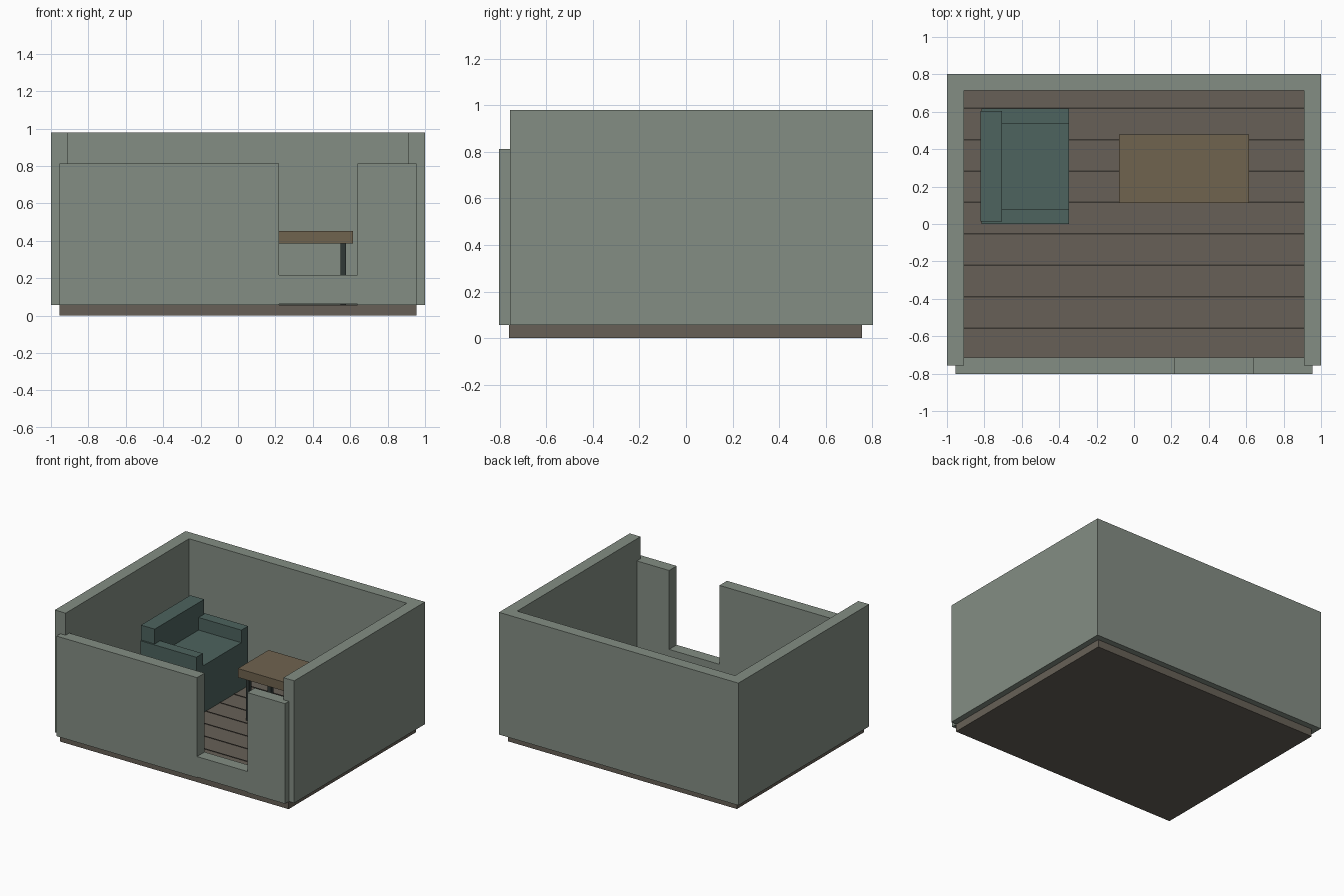
import bpy
import bmesh
from mathutils import Matrix, Vector

if "Cube" in bpy.data.objects:
    bpy.data.objects.remove(bpy.data.objects["Cube"])


def material(name, rgb):
    m = bpy.data.materials.new(name)
    m.diffuse_color = (*rgb, 1)
    m.use_nodes = True
    m.node_tree.nodes["Principled BSDF"].inputs["Base Color"].default_value = m.diffuse_color
    return m


WALL = material("wall_paint", (0.23, 0.27, 0.23))
FLOOR = material("floor_wood", (0.135, 0.118, 0.095))
SEAM = material("seam_dark", (0.04, 0.035, 0.03))
SOFA = material("sofa_fabric", (0.075, 0.125, 0.112))
WOOD = material("table_wood", (0.16, 0.125, 0.078))
DARK = material("leg_dark", (0.03, 0.04, 0.037))


def box(name, x, y, z, mat):
    """Box spanning the (min, max) ranges on each axis."""
    lo, hi = Vector((x[0], y[0], z[0])), Vector((x[1], y[1], z[1]))
    bm = bmesh.new()
    bmesh.ops.create_cube(bm, size=1, matrix=Matrix.Diagonal((*(hi - lo), 1)))
    me = bpy.data.meshes.new(name)
    bm.to_mesh(me)
    bm.free()
    me.materials.append(mat)
    ob = bpy.data.objects.new(name, me)
    ob.location = (lo + hi) / 2
    bpy.context.collection.objects.link(ob)
    return ob


BASE = 0.057

# Floor slab with dark seams between the boards
box("floor", (-0.955, 0.955), (-0.76, 0.757), (0, BASE), FLOOR)
for i in range(8):
    y = 0.619 - i * 0.168
    box(f"floor_seam_{i + 1}", (-0.93, 0.93), (y - 0.004, y + 0.004),
        (BASE - 0.004, BASE + 0.003), SEAM)

# Tall back and side walls
box("back_wall", (-1, 1), (0.715, 0.803), (BASE, 0.98), WALL)
for side, x in (("left", (-1, -0.91)), ("right", (0.91, 1))):
    box(f"{side}_wall", x, (-0.757, 0.715), (BASE, 0.98), WALL)

# Lower front wall, open at the top between two panels, with a sill
FRONT_Y = (-0.803, -0.713)
box("front_wall_left", (-0.955, 0.22), FRONT_Y, (BASE, 0.813), WALL)
box("front_wall_right", (0.64, 0.955), FRONT_Y, (BASE, 0.813), WALL)
box("front_sill", (0.22, 0.64), FRONT_Y, (0.062, 0.217), WALL)

# Sofa facing +x
box("sofa_seat", (-0.815, -0.348), (0.077, 0.537), (BASE, 0.413), SOFA)
box("sofa_backrest", (-0.82, -0.705), (0.013, 0.603), (0.16, 0.62), SOFA)
for side, y in (("near", (0, 0.077)), ("far", (0.537, 0.618))):
    box(f"sofa_{side}_arm", (-0.815, -0.348), y, (BASE, 0.508), SOFA)

# Table
box("table_top", (-0.08, 0.615), (0.113, 0.479), (0.385, 0.452), WOOD)
for sx in (-1, 1):
    for sy in (-1, 1):
        cx, cy = 0.268 + sx * 0.295, 0.296 + sy * 0.13
        box(f"table_leg_{'left' if sx < 0 else 'right'}_{'front' if sy < 0 else 'back'}",
            (cx - 0.014, cx + 0.014), (cy - 0.014, cy + 0.014),
            (BASE, 0.385), DARK)
